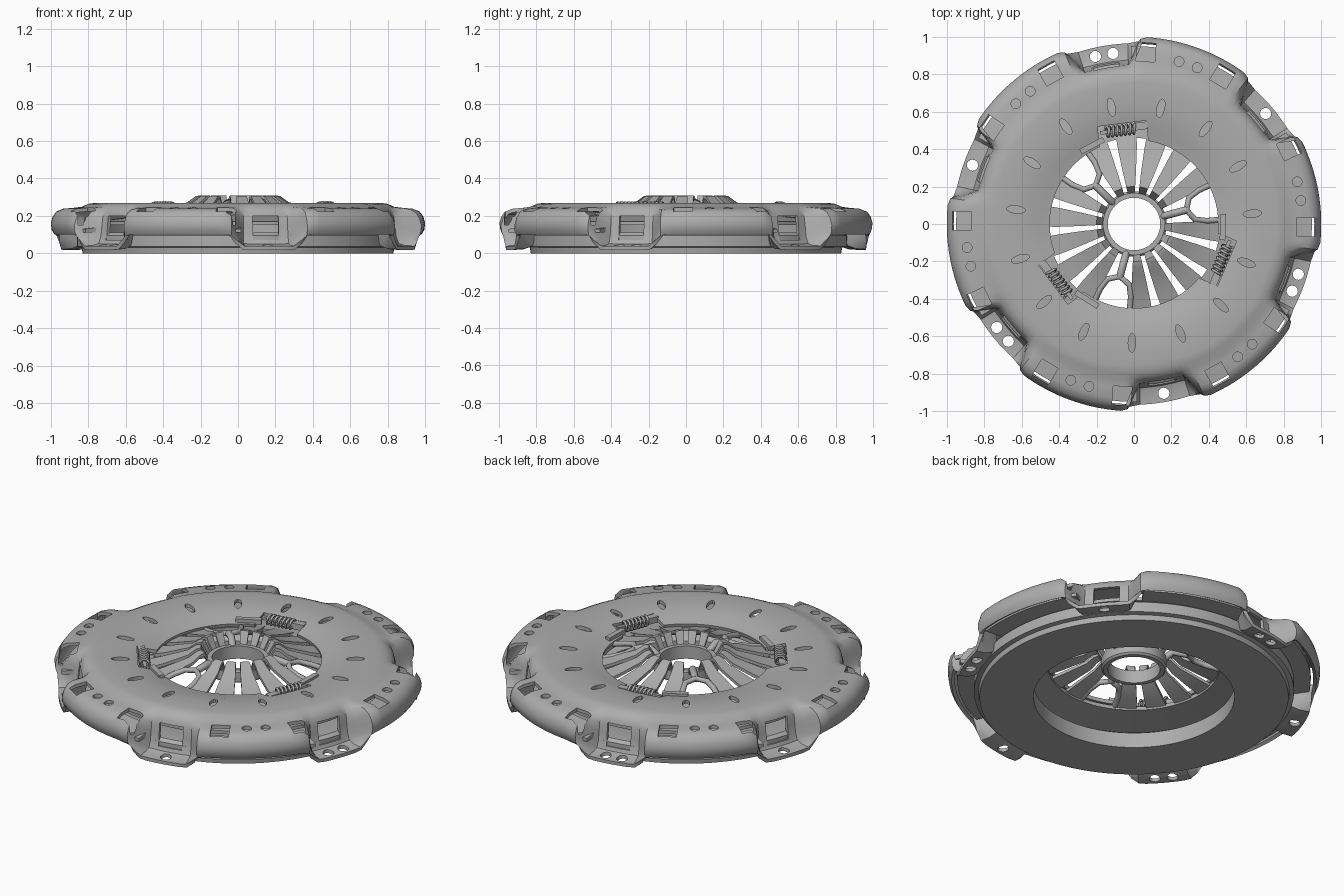
import bpy, bmesh
from math import sin, cos, pi, radians
from mathutils import Matrix, Vector

if "Cube" in bpy.data.objects:
    bpy.data.objects.remove(bpy.data.objects["Cube"])

steel = bpy.data.materials.new("grey_steel")
steel.use_nodes = True
GREY = (0.42, 0.42, 0.42, 1)
steel.diffuse_color = GREY
steel.node_tree.nodes["Principled BSDF"].inputs["Base Color"].default_value = GREY


def polar(angle, r, t=0.0, z=0.0):
    """Point at radius r and tangential offset t on the spoke at an angle in degrees."""
    a = radians(angle)
    return Vector((r * cos(a) - t * sin(a), r * sin(a) + t * cos(a), z))


def make_object(name, bm):
    mesh = bpy.data.meshes.new(name)
    bm.to_mesh(mesh)
    bm.free()
    mesh.materials.append(steel)
    obj = bpy.data.objects.new(name, mesh)
    bpy.context.collection.objects.link(obj)
    return obj


def smooth(obj, angle=35):
    bpy.ops.object.select_all(action="DESELECT")
    obj.select_set(True)
    bpy.context.view_layer.objects.active = obj
    bpy.ops.object.shade_smooth_by_angle(angle=radians(angle))


def bake(obj):
    """Replace an object's mesh by its result after modifiers."""
    deps = bpy.context.evaluated_depsgraph_get()
    mesh = bpy.data.meshes.new_from_object(obj.evaluated_get(deps))
    obj.modifiers.clear()
    obj.data = mesh


def place(angle, r, t, z):
    return Matrix.Translation(polar(angle, r, t, z)) @ Matrix.Rotation(radians(angle), 4, "Z")


def box(bm, angle, r, t, z, size):
    bmesh.ops.create_cube(bm, size=1, matrix=place(angle, r, t, z) @ Matrix.Diagonal((*size, 1)))


def peg(bm, angle, r, z, rad, tan, height):
    bmesh.ops.create_cone(bm, cap_ends=True, segments=16, radius1=1, radius2=1, depth=1,
                          matrix=place(angle, r, 0, z) @ Matrix.Diagonal((rad, tan, height, 1)))


def sweep(bm, profile, start=0, end=360, steps=96):
    """Turn a closed (r, z) profile about the axis, fully or over an arc."""
    full = end - start >= 360
    rings = [[bm.verts.new(polar(start + (end - start) * i / steps, r, 0, z)) for r, z in profile]
             for i in range(steps if full else steps + 1)]
    n = len(profile)
    for i in range(steps):
        a, b = rings[i], rings[(i + 1) % len(rings)]
        for j in range(n):
            bm.faces.new((a[j], a[(j + 1) % n], b[(j + 1) % n], b[j]))
    if not full:
        bm.faces.new(rings[0])
        bm.faces.new(rings[-1])
    bmesh.ops.recalc_face_normals(bm, faces=bm.faces)


def tube(bm, path, radius, sides=8):
    """Round rod along a list of points."""
    rings = []
    for i, p in enumerate(path):
        d = (path[min(i + 1, len(path) - 1)] - path[max(i - 1, 0)]).normalized()
        u = d.cross(Vector((0, 0, 1))).normalized()
        v = d.cross(u)
        rings.append([bm.verts.new(p + radius * (cos(2 * pi * k / sides) * u + sin(2 * pi * k / sides) * v))
                      for k in range(sides)])
    for a, b in zip(rings, rings[1:]):
        for k in range(sides):
            bm.faces.new((a[k], a[(k + 1) % sides], b[(k + 1) % sides], b[k]))
    bm.faces.new(rings[0])
    bm.faces.new(rings[-1])


# Pressed cover: profile blends between raised bulges and six recessed mounting feet
BULGE = [(.45, .232), (.50, .243), (.56, .260), (.64, .267), (.76, .270), (.80, .264), (.835, .248),
         (.88, .243), (.935, .238), (.97, .224), (.99, .195), (1.0, .16), (.995, .125), (.98, .10)]
FOOT = [(.45, .232), (.50, .243), (.56, .260), (.64, .267), (.75, .270), (.79, .264), (.82, .250),
        (.84, .225), (.85, .19), (.855, .14), (.86, .09), (.875, .05), (.91, .04), (.965, .038)]
SEGS = 180
bm = bmesh.new()
rows = []
for i in range(SEGS):
    ang = 360 * i / SEGS
    off = abs((ang - 40 + 30) % 60 - 30)
    f = min(max((off - 7.5) / 5.5, 0), 1)
    f = f * f * (3 - 2 * f)
    rows.append([bm.verts.new(polar(ang, q[0] + (p[0] - q[0]) * f, 0, q[1] + (p[1] - q[1]) * f))
                 for p, q in zip(BULGE, FOOT)])
for i in range(SEGS):
    a, b = rows[i], rows[(i + 1) % SEGS]
    for j in range(len(BULGE) - 1):
        bm.faces.new((a[j], a[j + 1], b[j + 1], b[j]))
cover = make_object("cover", bm)
thick = cover.modifiers.new("thickness", "SOLIDIFY")
thick.thickness = 0.02
thick.offset = -1

# Openings of the cover
bm = bmesh.new()
for k in range(6):
    base = 60 * k
    for a in (base - 1, base + 26):
        box(bm, a, .92, 0, .215, (.10, .10, .13))
    for a in (base + 8, base + 14.5):
        peg(bm, a, .9, .24, .026, .026, .12)
    box(bm, base + 40, .85, 0, .135, (.09, .14, .13))
    for a in ([base + 40] if k % 2 == 0 else [base + 37, base + 43]):
        peg(bm, a, .918, .035, .03, .03, .08)
for k in range(15):
    peg(bm, 5 + 24 * k, .635, .26, .05, .02, .12)
SPRINGS = (97, 217, 337)
for a in SPRINGS:
    box(bm, a, .485, 0, .25, (.11, .26, .12))
cutter = make_object("opening_cutter", bm)
cutter.hide_render = True
cut = cover.modifiers.new("openings", "BOOLEAN")
cut.operation = "DIFFERENCE"
cut.solver = "EXACT"
cut.object = cutter
bake(cover)
bpy.data.objects.remove(cutter)
smooth(cover)

# Pressure plate
bm = bmesh.new()
sweep(bm, [(.54, 0), (.83, 0), (.835, .03), (.86, .035), (.86, .095), (.84, .11), (.57, .11), (.54, .09)])
smooth(make_object("pressure_plate", bm))

# Drive straps below the bulges
bm = bmesh.new()
for k in range(6):
    sweep(bm, [(.80, .11), (.95, .11), (.95, .13), (.80, .15)], 60 * k - 7, 60 * k + 31, 14)
smooth(make_object("drive_straps", bm))

# Diaphragm spring: hidden outer cone and tapered fingers
bm = bmesh.new()
sweep(bm, [(.46, .185), (.78, .15), (.78, .17), (.46, .207)])
smooth(make_object("diaphragm_cone", bm))

FINGER = [(.50, .058, .203), (.40, .050, .23), (.27, .034, .272), (.225, .027, .305),
          (.20, .024, .31), (.165, .018, .245)]
GAPS = (15, 135, 255)
bm = bmesh.new()
for k in range(18):
    a = 15 + 20 * k
    if a in GAPS:
        continue
    rings = [[bm.verts.new(polar(a, r, t, z + dz)) for t, dz in ((-w, 0), (w, 0), (w, -.018), (-w, -.018))]
             for r, w, z in FINGER]
    for p, q in zip(rings, rings[1:]):
        for j in range(4):
            bm.faces.new((p[j], p[(j + 1) % 4], q[(j + 1) % 4], q[j]))
    bm.faces.new(rings[0])
    bm.faces.new(rings[-1])
bmesh.ops.recalc_face_normals(bm, faces=bm.faces)
smooth(make_object("diaphragm_fingers", bm), 25)

# Forked rods framing the three wide gaps
bm = bmesh.new()
for a in GAPS:
    tube(bm, [polar(a, r, t, .33 - .27 * r) for r, t in
              ((.47, .10), (.38, .085), (.32, .06), (.29, 0), (.32, -.06), (.38, -.085), (.47, -.10))], .016)
    tube(bm, [polar(a, .29, 0, .25), polar(a, .21, 0, .27), polar(a, .16, 0, .23)], .02)
bmesh.ops.recalc_face_normals(bm, faces=bm.faces)
smooth(make_object("forked_rods", bm), 50)

# Release ring in the centre
bm = bmesh.new()
sweep(bm, [(.14, .17), (.165, .17), (.175, .18), (.175, .235), (.165, .245), (.14, .245)], steps=64)
smooth(make_object("release_ring", bm))

# Coil springs with their clips along the rim
bm = bmesh.new()
for a in SPRINGS:
    turns, per = 7, 12
    tube(bm, [polar(a, .505 + .027 * cos(2 * pi * i / per), -.07 + .16 * i / (turns * per),
                    .245 + .027 * sin(2 * pi * i / per)) for i in range(turns * per + 1)], .007, 6)
bmesh.ops.recalc_face_normals(bm, faces=bm.faces)
smooth(make_object("coil_springs", bm), 60)

bm = bmesh.new()
for a in SPRINGS:
    box(bm, a, .515, -.10, .24, (.04, .07, .035))
    box(bm, a, .505, 0, .245, (.02, .24, .016))
    box(bm, a + 21, .475, 0, .24, (.03, .14, .03))
make_object("spring_clips", bm)
